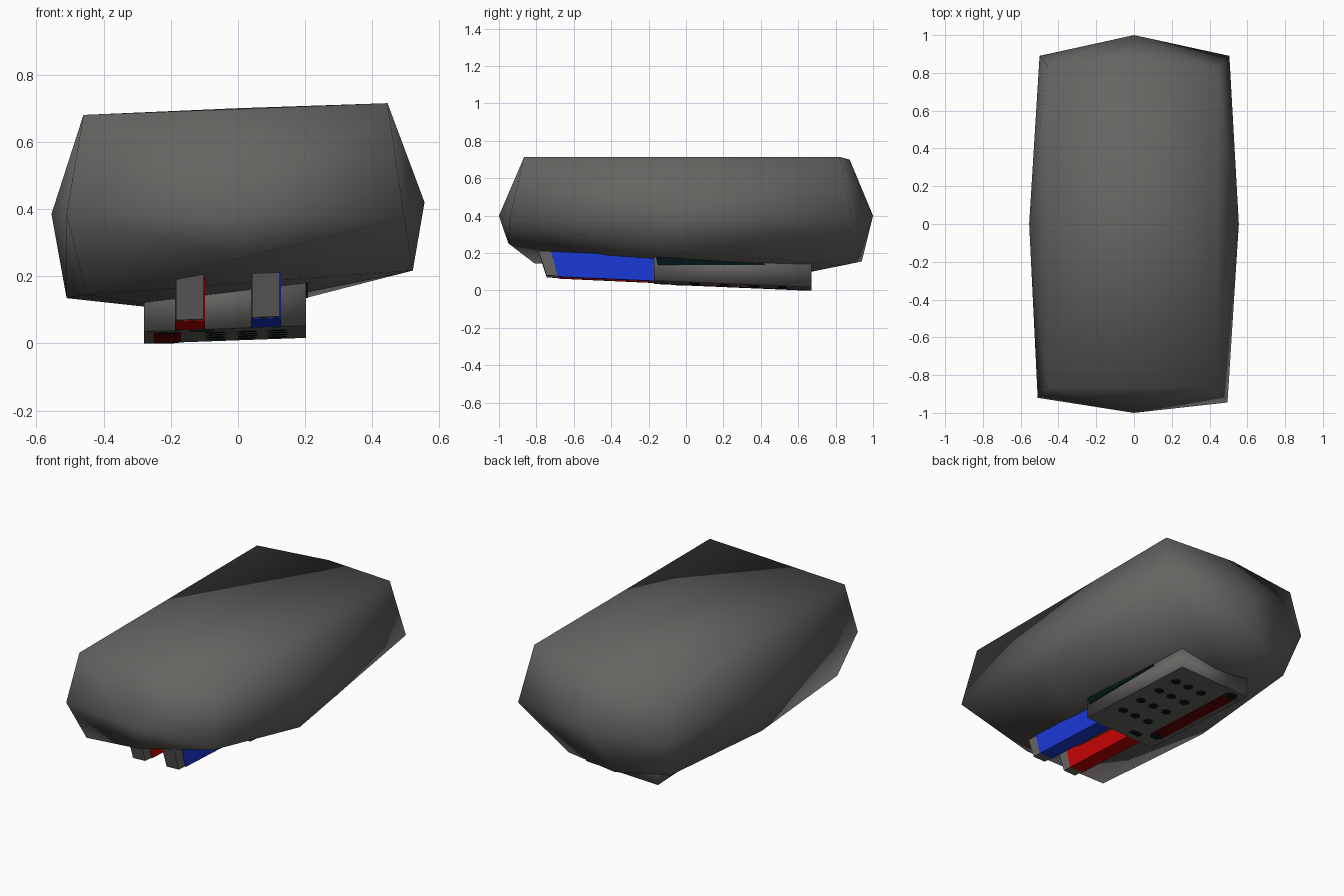
import bpy, bmesh, math
from mathutils import Vector

if "Cube" in bpy.data.objects:
    bpy.data.objects.remove(bpy.data.objects["Cube"])


def material(name, rgb):
    m = bpy.data.materials.new(name)
    m.diffuse_color = (*rgb, 1)
    m.use_nodes = True
    m.node_tree.nodes["Principled BSDF"].inputs["Base Color"].default_value = m.diffuse_color
    return m


GREY = material("warm_grey", (0.135, 0.129, 0.122))
RED = material("red", (0.56, 0.001, 0.001))
DARK_RED = material("dark_red", (0.13, 0.001, 0.001))
BLUE = material("blue", (0.011, 0.041, 0.68))
DARK = material("dark_teal", (0.0005, 0.008, 0.008))


def finish(name, bm, mat, smooth=False):
    bmesh.ops.recalc_face_normals(bm, faces=bm.faces)
    for f in bm.faces:
        f.smooth = smooth
    me = bpy.data.meshes.new(name)
    bm.to_mesh(me)
    bm.free()
    me.materials.append(mat)
    ob = bpy.data.objects.new(name, me)
    bpy.context.collection.objects.link(ob)
    return ob


def block(name, x0, x1, profile, mat, roll=0.036, smooth=False):
    """Extrude a (y, z) profile from x0 to x1; roll lifts it along x."""
    bm = bmesh.new()
    xc = (x0 + x1) / 2
    rings = [[bm.verts.new((x, y, z + roll * (x - xc))) for y, z in profile]
             for x in (x0, x1)]
    n = len(profile)
    bm.faces.new(rings[0])
    bm.faces.new(rings[1][::-1])
    for i in range(n):
        j = (i + 1) % n
        bm.faces.new((rings[0][i], rings[0][j], rings[1][j], rings[1][i]))
    return finish(name, bm, mat, smooth)


# Faceted hull: convex skin around a few corner points
top = [(-0.46, -0.865, 0.68), (0.445, -0.865, 0.715), (0.445, 0.82, 0.715),
       (0, 0.875, 0.70), (-0.46, 0.84, 0.68)]
middle = [(-0.51, -0.92, 0.385), (0, -1, 0.40), (0.495, -0.945, 0.375),
          (0.555, 0, 0.42), (0.505, 0.89, 0.375), (0, 1, 0.40),
          (-0.5, 0.89, 0.385), (-0.555, 0, 0.385)]
bottom = [(-0.45, -0.81, 0.145), (0, -0.95, 0.252), (0.52, -0.15, 0.217),
          (0.2, 0.84, 0.135), (-0.18, 0.94, 0.155), (-0.45, 0.79, 0.15),
          (-0.51, 0, 0.135), (-0.1, 0.62, 0.09)]
bm = bmesh.new()
for p in top + middle + bottom:
    bm.verts.new(p)
bmesh.ops.convex_hull(bm, input=bm.verts)
finish("hull", bm, GREY, smooth=True)


# Sloping underside of the lower box
def under(x, y):
    return 0.009 + 0.036 * (x + 0.04) - 0.042 * (y - 0.67)


block("lower_box", -0.28, 0.203,
      [(-0.17, under(-0.04, -0.17)), (0.67, under(-0.04, 0.67)),
       (0.67, 0.14), (-0.17, 0.2)], GREY, smooth=True)

# Two coloured bars with grey slanted end caps
for name, x, dz, mat in (("blue_bar", 0.083, 0.005, BLUE),
                         ("red_bar", -0.143, -0.003, RED)):
    block(name, x - 0.045, x + 0.045,
          [(-0.685, 0.068 + dz), (-0.16, 0.044 + dz), (-0.16, 0.182),
           (-0.72, 0.208)], mat)
    block(name + "_cap", x - 0.041, x + 0.041,
          [(-0.745, 0.074 + dz), (-0.68, 0.071 + dz), (-0.72, 0.208),
           (-0.79, 0.21)], GREY)


# Flat plates on the underside
def plate(name, x0, x1, y0, y1, mat, t):
    xc = (x0 + x1) / 2
    block(name, x0, x1, [(y0, under(xc, y0) - t), (y1, under(xc, y1) - t),
                         (y1, under(xc, y1) + 0.002),
                         (y0, under(xc, y0) + 0.002)], mat)


plate("box_floor", -0.28, 0.203, -0.17, 0.67, GREY, 0.001)
plate("red_strip", -0.25, -0.17, -0.06, 0.62, DARK_RED, 0.003)
plate("dark_slot", -0.14, -0.07, -0.13, -0.09, DARK, 0.003)


# Six-sided dots in a grid, plus one at each end of the red strip
def dot(name, x, y, r, t):
    bm = bmesh.new()
    rings = []
    for off in (-t, 0.002):
        ring = []
        for k in range(6):
            px = x + r * math.cos(k * math.pi / 3)
            py = y + r * math.sin(k * math.pi / 3)
            ring.append(bm.verts.new(Vector((px, py, under(px, py) + off))))
        rings.append(ring)
        bm.faces.new(ring)
    for k in range(6):
        j = (k + 1) % 6
        bm.faces.new((rings[0][k], rings[0][j], rings[1][j], rings[1][k]))
    finish(name, bm, DARK)


for i, x in enumerate((0.118, 0.028, -0.067)):
    for j, y in enumerate((0.045, 0.205, 0.365, 0.515)):
        dot(f"dot_{i}_{j}", x, y, 0.03, 0.003)
for i, y in enumerate((-0.05, 0.615)):
    dot(f"strip_end_{i}", -0.21, y, 0.036, 0.004)

# Dark wedge plate on the right side of the box
block("side_plate", 0.2, 0.208,
      [(-0.16, 0.18), (-0.15, 0.135), (0.42, 0.135), (0.42, 0.145)], DARK)
